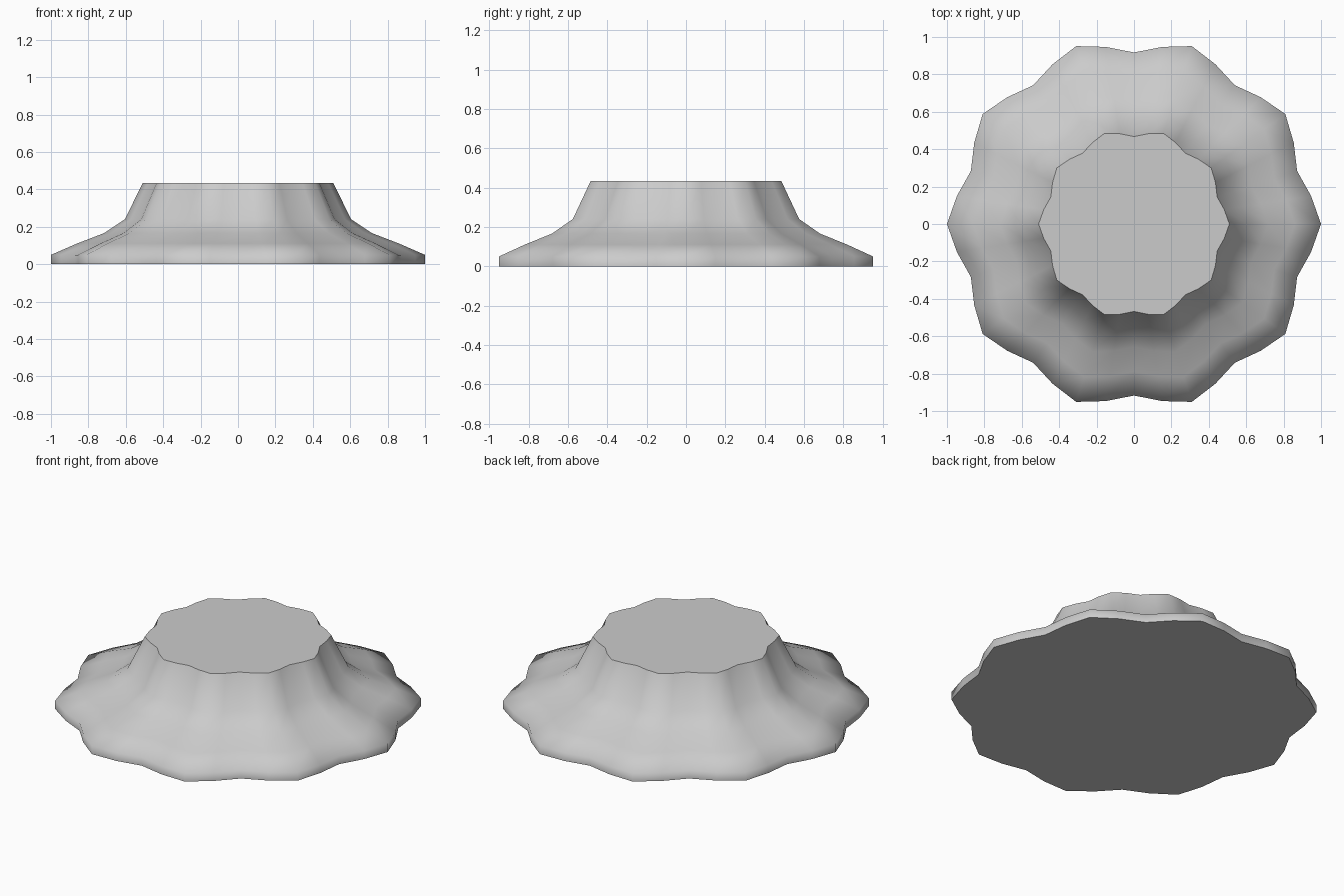
import bpy, bmesh
from math import cos, sin, pi

if "Cube" in bpy.data.objects:
    bpy.data.objects.remove(bpy.data.objects["Cube"])

LOBES, STEPS = 10, 4
N = LOBES * STEPS
# Profile through a lobe peak: radius, height
PROFILE = [(1.0, 0.0), (1.0, 0.05), (0.86, 0.111), (0.717, 0.166),
           (0.605, 0.24), (0.51, 0.433)]


def scallop(a):
    return 0.9585 + 0.0415 * cos(LOBES * a)


# Scalloped rings, bottom to top
bm = bmesh.new()
angles = [2 * pi * i / N for i in range(N)]
rings = [[bm.verts.new((r * scallop(a) * cos(a), r * scallop(a) * sin(a), z))
          for a in angles] for r, z in PROFILE]

# Smooth flared wall
for lo, hi in zip(rings, rings[1:]):
    for i in range(N):
        j = (i + 1) % N
        bm.faces.new((lo[i], lo[j], hi[j], hi[i])).smooth = True

# Flat caps with sharp borders
for ring in (rings[0][::-1], rings[-1]):
    cap = bm.faces.new(ring)
    cap.smooth = False
    for e in cap.edges:
        e.smooth = False

mesh = bpy.data.meshes.new("fluted_base")
bm.to_mesh(mesh)
bm.free()
base = bpy.data.objects.new("fluted_base", mesh)
bpy.context.collection.objects.link(base)
